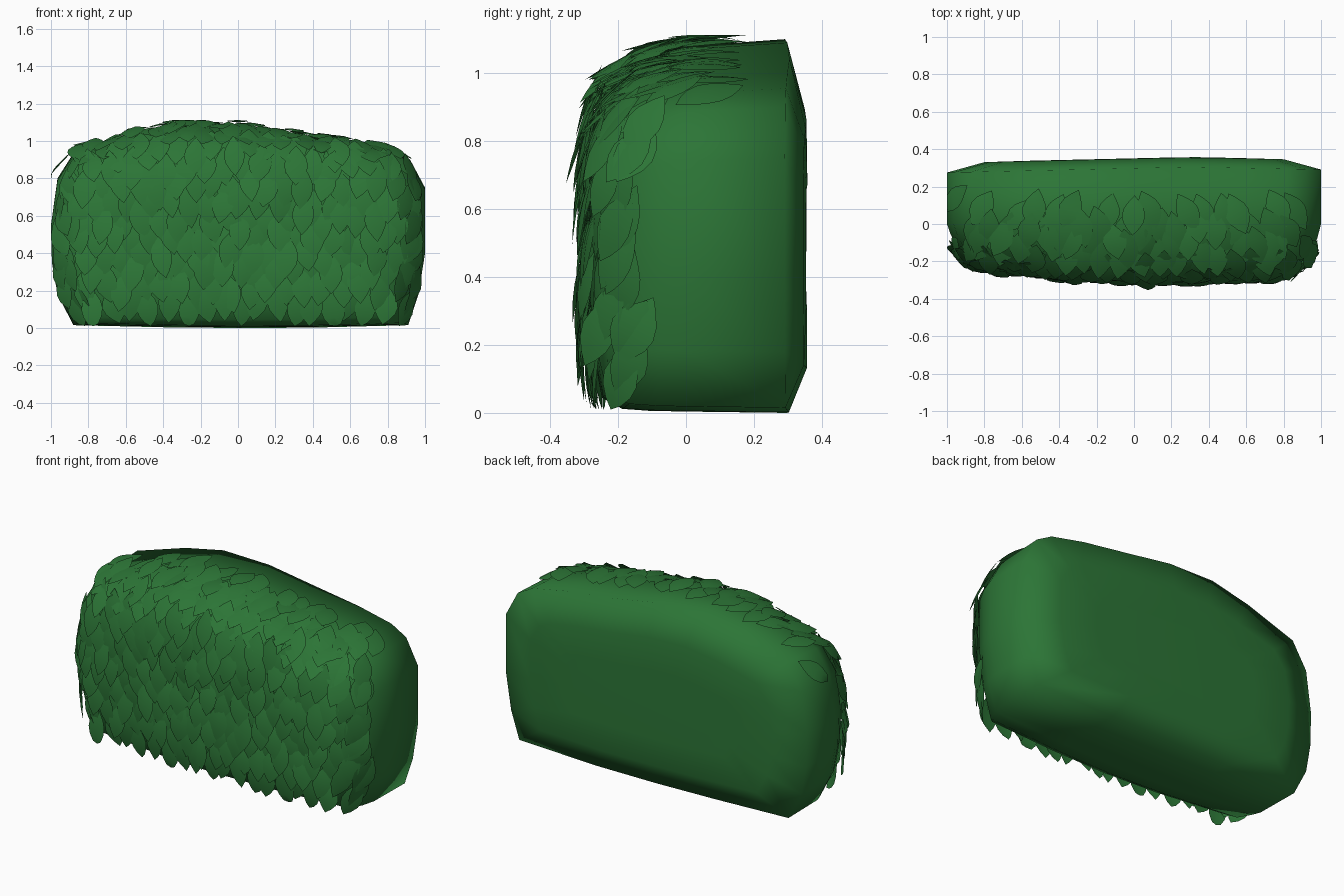
import bpy, bmesh, math, random
from mathutils import Vector
from mathutils.bvhtree import BVHTree

if "Cube" in bpy.data.objects:
    bpy.data.objects.remove(bpy.data.objects["Cube"])

random.seed(7)
green = bpy.data.materials.new("hedge green")
green.diffuse_color = (0.025, 0.178, 0.037, 1)
green.use_nodes = True
green.node_tree.nodes["Principled BSDF"].inputs["Base Color"].default_value = green.diffuse_color


def make_object(name, bm):
    mesh = bpy.data.meshes.new(name)
    bm.to_mesh(mesh)
    mesh.materials.append(green)
    for p in mesh.polygons:
        p.use_smooth = True
    ob = bpy.data.objects.new(name, mesh)
    bpy.context.collection.objects.link(ob)
    return ob


# Hedge body: front outline lofted along y with inset ends
outline = [(-0.88, 0.015), (-0.4, 0.004), (0, 0), (0.4, 0.002), (0.91, 0.015),
           (0.965, 0.18), (1.0, 0.4), (1.0, 0.75), (0.92, 0.9), (0.82, 0.955),
           (0.6, 1.0), (0.3, 1.04), (0, 1.09), (-0.3, 1.1), (-0.55, 1.05),
           (-0.87, 0.95), (-0.965, 0.8), (-1.0, 0.55), (-0.995, 0.35), (-0.965, 0.18)]
# y, inset at sides, inset at top, inset at bottom
sections = [(0.358, 0.45, 0.38, 0.30), (0.356, 0.2, 0.19, 0.13), (0.305, 0.0, 0.0, 0.0),
            (0.0, 0.0, 0.02, 0.004), (-0.11, 0.02, 0.045, 0.006), (-0.19, 0.06, 0.085, 0.012),
            (-0.25, 0.13, 0.16, 0.045), (-0.275, 0.26, 0.3, 0.18), (-0.28, 0.5, 0.42, 0.35)]


def bulge(x, y):
    if y > 0.1:
        return -0.03 * max(0, 0.3 - x) / 1.3 - 0.02 * max(0, x - 0.3)
    if y < -0.1:
        return 0.06 * min(1, abs(x - 0.2)) - 0.01 + 0.008 * math.sin(6 * x)
    return 0


bm = bmesh.new()
rings = []
for y, ix, it, ib in sections:
    ring = []
    for x, z in outline:
        nx = x * (1 - ix)
        k = z - 0.5
        nz = 0.5 + k * (1 - (it / 0.58 if k > 0 else ib / 0.5))
        ring.append(bm.verts.new((nx, y + bulge(nx, y), nz)))
    rings.append(ring)
n = len(outline)
for a, b in zip(rings, rings[1:]):
    for i in range(n):
        j = (i + 1) % n
        bm.faces.new((a[i], a[j], b[j], b[i]))
bm.faces.new(rings[0])
bm.faces.new(rings[-1])
bmesh.ops.recalc_face_normals(bm, faces=bm.faces)
make_object("hedge_body", bm)
tree = BVHTree.FromBMesh(bm)

# Leaves: folded blades pointed at both ends, tips down and slightly outward
leaf_bm = bmesh.new()
BLADE = [(0, 0), (0.14, 0.42), (0.32, 0.84), (0.5, 1.0), (0.68, 0.86), (0.85, 0.48), (1, 0)]


def add_leaf(origin, direction, lift=0.03):
    hit, nor, _, _ = tree.ray_cast(Vector(origin), Vector(direction))
    if hit is None:
        return
    if nor.dot(Vector(direction)) > 0:
        nor = -nor
    along = Vector((random.uniform(-0.22, 0.22), -0.6, -1))
    along = (along - nor * along.dot(nor)).normalized()
    across = nor.cross(along)
    length = random.uniform(0.2, 0.24)
    half = random.uniform(0.056, 0.066)
    tilt = random.uniform(-0.15, 0.15)
    base = random.uniform(0.006, 0.02)
    rise = lift * random.uniform(0.3, 1.2)
    rows = []
    for t, w in BLADE:
        mid = hit + along * (t - 0.5) * length + nor * (base + rise * t + 0.012 * math.sin(t * math.pi))
        row = [mid]
        if w:
            side = (across + nor * tilt) * half * w
            row = [mid - side - nor * 0.006 * w, mid, mid + side - nor * 0.006 * w]
        vs = []
        for p in row:
            p.x = max(-1, min(1, p.x))
            p.z = max(0.01, min(1.112, p.z))
            vs.append(leaf_bm.verts.new(p))
        rows.append(vs)
    for a, b in zip(rows, rows[1:]):
        if len(a) == 1:
            leaf_bm.faces.new((a[0], b[1], b[0]))
            leaf_bm.faces.new((a[0], b[2], b[1]))
        elif len(b) == 1:
            leaf_bm.faces.new((a[0], a[1], b[0]))
            leaf_bm.faces.new((a[1], a[2], b[0]))
        else:
            for i in (0, 1):
                leaf_bm.faces.new((a[i], a[i + 1], b[i + 1], b[i]))


def jit(s):
    return random.uniform(-s, s)


# front leaves in staggered rows
for r in range(10):
    z = 0.13 + r * 0.09
    for c in range(20):
        x = -0.93 + c * 0.097 + (0.024 if r % 2 else -0.024) + jit(0.015)
        add_leaf((max(-0.93, min(0.93, x)), -2, z + jit(0.03)), (0, 1, 0), 0.035)
# top leaves, reaching partway back
for r in range(4):
    y = -0.19 + r * 0.085
    for c in range(18):
        x = -0.83 + c * 0.098 + (0.024 if r % 2 else -0.024) + jit(0.02)
        if r == 3 and random.random() < 0.3:
            continue
        add_leaf((max(-0.86, min(0.86, x)), y + jit(0.025), 2), (0, 0, -1), 0.02)
# a column of leaves wrapping each front corner
for s in (-1, 1):
    for r in range(8):
        add_leaf((s * 2, -0.17 + jit(0.03), 0.15 + r * 0.1), (-s, 0, 0), 0.02)

make_object("hedge_leaves", leaf_bm)
